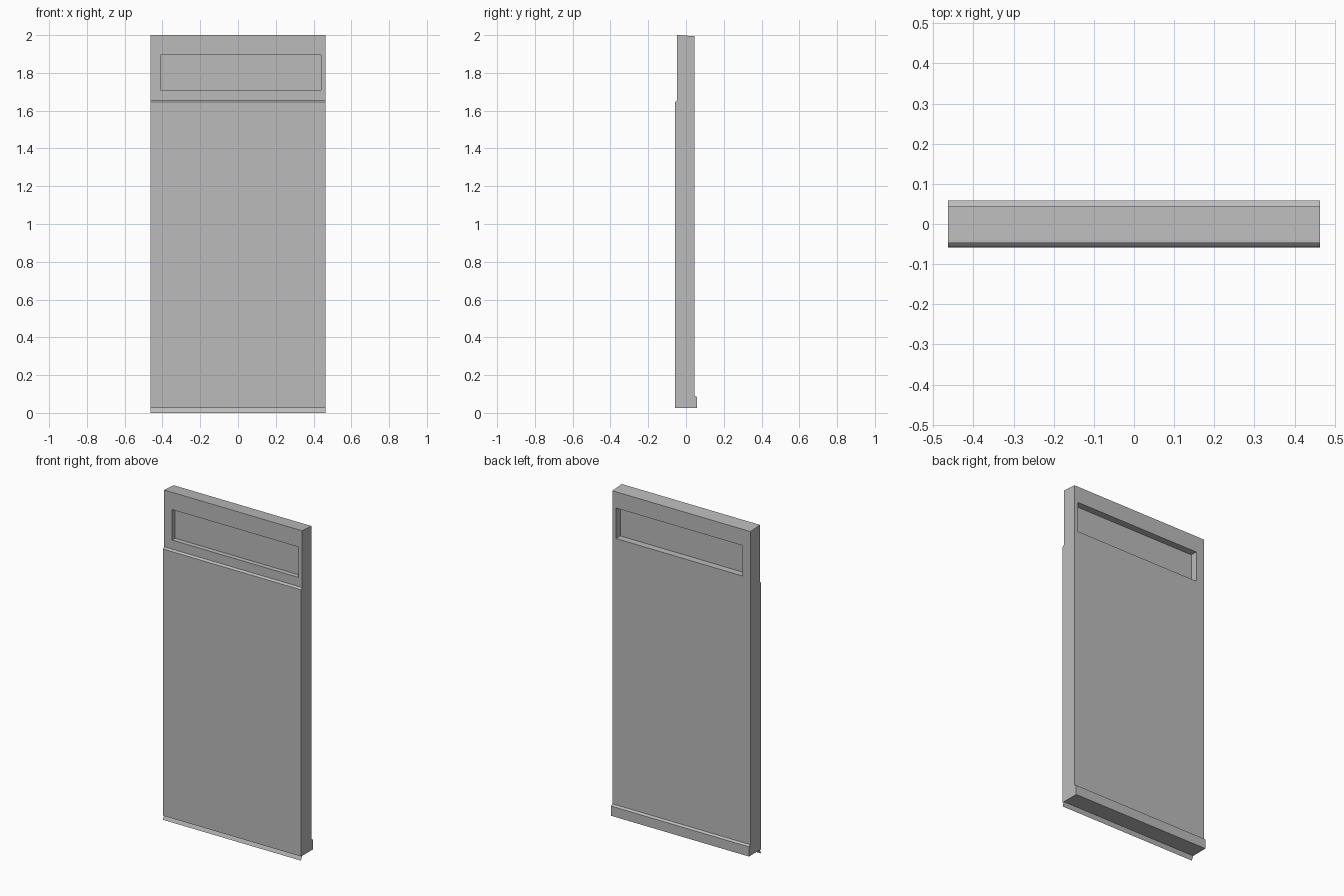
import bpy
import bmesh

# Remove the default cube
cube = bpy.data.objects.get("Cube")
if cube:
    bpy.data.objects.remove(cube, do_unlink=True)

HALF_WIDTH = 0.464

# Single grey paint
grey = bpy.data.materials.new("grey_paint")
grey.use_nodes = True
colour = (0.5, 0.5, 0.5, 1)
grey.diffuse_color = colour
grey.node_tree.nodes["Principled BSDF"].inputs["Base Color"].default_value = colour


def extrude_profile(name, points, x0, x1, closed=True):
    """Sweep a (y, z) profile along x; an open profile becomes a thin sheet."""
    bm = bmesh.new()
    left = [bm.verts.new((x0, y, z)) for y, z in points]
    right = [bm.verts.new((x1, y, z)) for y, z in points]
    n = len(points)
    for i in range(n if closed else n - 1):
        j = (i + 1) % n
        bm.faces.new((left[i], left[j], right[j], right[i]))
    if closed:
        bm.faces.new(left)
        bm.faces.new(right[::-1])
        bmesh.ops.recalc_face_normals(bm, faces=bm.faces)
    mesh = bpy.data.meshes.new(name)
    bm.to_mesh(mesh)
    bm.free()
    mesh.materials.append(grey)
    obj = bpy.data.objects.new(name, mesh)
    bpy.context.collection.objects.link(obj)
    return obj


def box(name, x0, x1, y0, y1, z0, z1):
    return extrude_profile(name, [(y0, z0), (y1, z0), (y1, z1), (y0, z1)], x0, x1)


# Door leaf: thicker lower front skin, bottom rail at the back, sloped top
leaf = extrude_profile("door_leaf", [
    (-0.057, 0.025), (0.058, 0.025), (0.058, 0.084), (0.044, 0.092),
    (0.044, 1.994), (-0.04, 2.0), (-0.047, 2.0),
    (-0.047, 1.655), (-0.057, 1.645),
], -HALF_WIDTH, HALF_WIDTH)

# Window opening through the leaf
WINDOW = (-0.41, 0.44)
cutter = box("window_cutter", *WINDOW, -0.2, 0.2, 1.71, 1.895)
cutter.hide_render = True
cut = leaf.modifiers.new("window_opening", "BOOLEAN")
cut.operation = "DIFFERENCE"
cut.solver = "EXACT"
cut.object = cutter
bpy.context.view_layer.objects.active = leaf
bpy.ops.object.modifier_apply(modifier=cut.name)
bpy.data.objects.remove(cutter, do_unlink=True)

# Pane set between the front and back recesses
box("window_pane", *WINDOW, -0.018, 0.002, 1.71, 1.895)

# Thin slanted weather strip under the front edge
extrude_profile("weather_strip", [(-0.047, 0.025), (-0.058, 0.0)],
                -HALF_WIDTH, HALF_WIDTH, closed=False)
